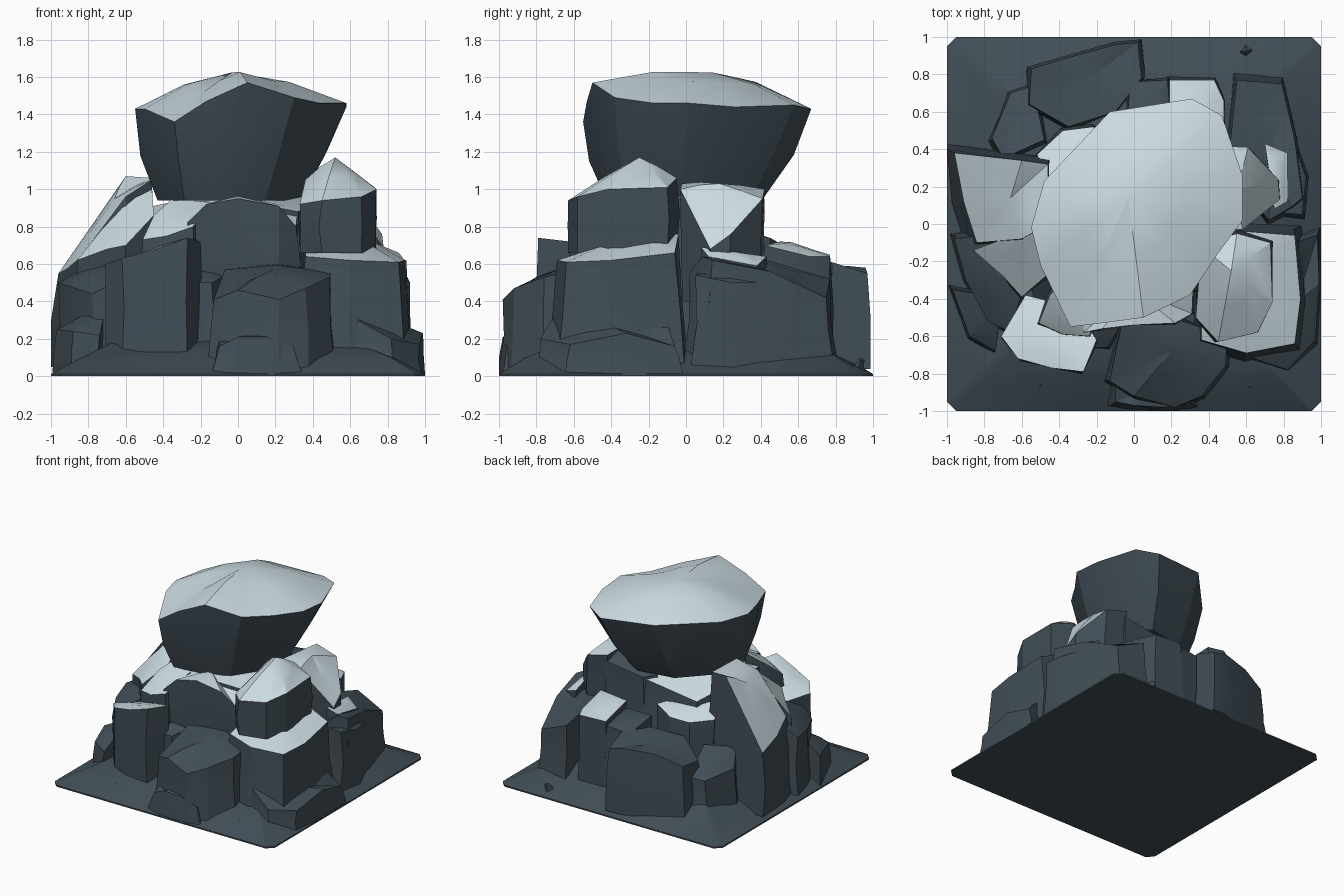
import bpy, bmesh, random
from mathutils import Vector

random.seed(4)


def material(name, rgb):
    m = bpy.data.materials.new(name)
    m.diffuse_color = (*rgb, 1)
    return m


STONE = material("dark_stone", (0.052, 0.074, 0.092))
SNOW = material("pale_snow", (0.60, 0.71, 0.76))


def finish(name, bm, angle=0.45):
    bmesh.ops.recalc_face_normals(bm, faces=bm.faces)
    me = bpy.data.meshes.new(name)
    bm.to_mesh(me)
    bm.free()
    me.materials.append(STONE)
    me.materials.append(SNOW)
    ob = bpy.data.objects.new(name, me)
    bpy.context.collection.objects.link(ob)
    bpy.ops.object.select_all(action='DESELECT')
    ob.select_set(True)
    bpy.context.view_layer.objects.active = ob
    bpy.ops.object.shade_smooth_by_angle(angle=angle)
    return ob


def rock(name, rim, foot_z, foot=1.05, waist=1.03, peak=None, snow=False, shift=(0, 0), jitter=0.015, dome=0.0):
    """Stone with a shaped rim, a waist ring, a foot ring and a raised cap."""
    bm = bmesh.new()
    rim = [Vector(p) for p in rim]
    mid = sum(rim, Vector()) / len(rim)
    peak = Vector(peak) if peak else mid + Vector((0, 0, 0.02))

    def ring(scale, t, j):
        out = []
        for p in rim:
            x = mid.x + (p.x - mid.x) * scale + shift[0] * t + random.uniform(-j, j)
            y = mid.y + (p.y - mid.y) * scale + shift[1] * t + random.uniform(-j, j)
            z = p.z + (foot_z - p.z) * t + random.uniform(-j, j) * (t < 1)
            out.append(bm.verts.new((max(-1, min(1, x)), max(-1, min(1, y)), z)))
        return out

    rings = [ring(1, 0, 0), ring(waist, 0.5, jitter), ring(foot, 1, 0)]
    n = len(rim)
    for a, b in zip(rings, rings[1:]):
        for i in range(n):
            bm.faces.new((a[i], a[(i + 1) % n], b[(i + 1) % n], b[i]))
    # the cap bends half way between rim and peak
    inner = [bm.verts.new(p.lerp(peak, 0.5) + Vector((0, 0, dome + random.uniform(0, jitter)))) for p in rim]
    top = bm.verts.new(peak)
    for i in range(n):
        k = (i + 1) % n
        for f in (bm.faces.new((rings[0][i], rings[0][k], inner[k], inner[i])),
                  bm.faces.new((inner[i], inner[k], top))):
            f.material_index = int(snow)
    bm.faces.new(rings[-1])
    return finish(name, bm)


# Ground slab: chamfered square rising to a low mound
bm = bmesh.new()
outline = [(-1, -.95), (-.95, -1), (-.4, -1), (.1, -1), (.6, -1), (.95, -1), (1, -.95), (1, -.4), (1, .3),
           (1, .95), (.95, 1), (.3, 1), (-.3, 1), (-.95, 1), (-1, .95), (-1, .3), (-1, -.4)]
levels = []
for s, z, j in ((1, 0, 0), (1, .012, 0), (.86, .085, .02), (.65, .19, .03)):
    levels.append([bm.verts.new((x * s, y * s, z + random.uniform(-j, j))) for x, y in outline])
for a, b in zip(levels, levels[1:]):
    for i in range(len(a)):
        k = (i + 1) % len(a)
        bm.faces.new((a[i], a[k], b[k], b[i]))
bm.faces.new(levels[0])
bm.faces.new(levels[-1])
finish("ground_slab", bm)

# Great capstone
rock("capstone", [(-.55, -.02, 1.43), (-.50, -.22, 1.43), (-.34, -.55, 1.36), (-.17, -.53, 1.47),
                  (.05, -.50, 1.57), (.30, -.38, 1.49), (.44, -.17, 1.46), (.58, .02, 1.46),
                  (.58, .26, 1.44), (.47, .58, 1.45), (.31, .67, 1.43), (-.13, .60, 1.46), (-.48, .23, 1.44)],
     .94, .68, .88, (-.03, .14, 1.625), True, (-.07, -.05), .012, .025)

# Central core, stepped in front and behind
rock("core", [(-.42, -.35, .84), (.0, -.45, .94), (.32, -.35, .88), (.45, .0, .96), (.42, .36, .90),
              (.05, .40, .88), (-.35, .36, .80), (-.5, .05, .90)], .05, 1.35, 1.08, (-.02, 0, 1.0), True)
rock("front_core", [(-.27, -.58, .82), (-.17, -.56, .92), (.0, -.54, .95), (.22, -.53, .91), (.31, -.48, .80),
                    (.32, -.25, .9), (.0, -.15, .97), (-.27, -.3, .92)], .4, .9, 1.04, (0, -.35, .96), True)
rock("front_left_ledge", [(-.51, -.53, .73), (-.38, -.59, .75), (-.24, -.60, .80), (-.15, -.40, .93),
                          (-.35, -.28, .95), (-.45, -.38, .86)], .3, 1, 1, None, True)
rock("back_core_slab", [(.02, .34, .92), (.10, .41, .90), (.44, .42, .95), (.52, .25, 1.01), (.3, .1, 1.0)],
     .3, 1.1, 1.04)

# Front stones
rock("front_stone", [(-.13, -.84, .41), (.0, -.92, .46), (.22, -.98, .41), (.36, -.92, .47), (.49, -.76, .53),
                     (.50, -.6, .56), (.2, -.5, .60), (-.07, -.55, .57)], .02, 1.1, 1.03, (.2, -.68, .575), False)
rock("front_stone_foot", [(-.10, -.95, .16), (.0, -.97, .21), (.16, -.98, .21), (.30, -.96, .15), (.3, -.7, .25),
                          (-.1, -.7, .24)], .0, 1.25, 1.08)
rock("front_left_stone", [(-.71, -.60, .60), (-.62, -.72, .63), (-.44, -.77, .68), (-.27, -.79, .74),
                          (-.20, -.62, .72), (-.3, -.45, .65), (-.58, -.38, .56)], .06, 1.0, 1.0, None, True)
rock("front_gap_stone", [(-.28, -.66, .5), (-.14, -.66, .5), (-.05, -.5, .55), (-.25, -.45, .6)], .08, 1.1, 1.1)

# Right front stack
rock("right_lower_stone", [(.36, -.62, .64), (.60, -.69, .62), (.86, -.64, .61), (.89, -.4, .62), (.86, -.06, .66),
                           (.6, -.04, .76), (.36, -.1, .75)], .05, 1.17, 1.05, (.6, -.3, .74), True)
rock("right_upper_stone", [(.33, -.50, .92), (.45, -.63, .94), (.66, -.58, .96), (.74, -.42, 1.0), (.73, -.10, 1.01),
                           (.55, -.05, 1.06), (.36, -.12, 1.05)], .66, 1, 1.03, (.52, -.25, 1.17), True)
rock("right_corner_stone", [(.64, -.72, .30), (.82, -.78, .20), (.97, -.62, .17), (.99, -.32, .23), (.98, -.06, .16),
                            (.86, -.1, .28), (.82, -.35, .40)], .01, 1.12, 1.04)

# Right and back right stones
rock("right_middle_stone", [(.58, -.03, 1.0), (.78, .13, .68), (.77, .24, .76), (.61, .41, .95), (.42, .42, 1.0),
                            (.40, -.02, 1.03)], .40, .95, 1, (.55, .18, 1.03), True)
rock("right_back_stone", [(.72, .02, .56), (.84, .09, .64), (.90, .14, .62), (.86, .45, .56), (.79, .75, .42),
                          (.55, .77, .52), (.5, .3, .66)], .07, 1.1, 1.04)
rock("right_snow_ridge", [(.75, .08, .69), (.82, .12, .64), (.82, .38, .59), (.70, .43, .64)], .3, 1, 1, None, True,
     (0, 0), .005)
rock("right_edge_stone", [(.78, .06, .55), (.90, .05, .54), (.92, .25, .50), (.85, .45, .50), (.7, .3, .6)],
     .04, 1.15, 1.03)

# Back stones
rock("back_snow_stone", [(.19, .50, .72), (.19, .77, .65), (.43, .77, .64), (.48, .66, .64), (.48, .42, .70)],
     .08, 1.08, 1.03, None, True)
rock("back_middle_stone", [(-.04, .5, .66), (-.02, .76, .60), (.18, .77, .62), (.2, .5, .66)], .08, 1.1, 1.05)
rock("back_stone", [(-.56, .64, .48), (-.55, .83, .50), (-.35, .89, .57), (-.10, .96, .58), (.02, .97, .55),
                    (.04, .78, .61), (-.1, .6, .62), (-.35, .52, .58)], .04, 1.08, 1.03)
rock("back_upper_stone", [(-.52, .37, .70), (-.38, .50, .69), (-.22, .52, .70), (-.05, .45, .74),
                          (-.2, .25, .78), (-.45, .25, .78)], .3, 1.02, 1.03, None, True)
rock("back_left_stone", [(-.76, .46, .40), (-.66, .70, .36), (-.54, .74, .38), (-.48, .45, .52), (-.7, .35, .52)],
     .04, 1.2, 1.08)

# Leaning left slab and its neighbours
rock("left_slab", [(-.96, .38, .55), (-.91, .12, .58), (-.84, -.10, .64), (-.60, -.08, .96), (-.46, .0, 1.05),
                   (-.46, .32, 1.06), (-.60, .34, 1.07)], .05, 1.2, 1.1, (-.66, .14, .95), True, (-.02, 0))
rock("left_front_slab", [(-.86, -.14, .62), (-.70, -.28, .68), (-.60, -.39, .70), (-.45, -.26, .86),
                         (-.46, -.05, 1.0), (-.62, -.05, .92)], .3, 1, 1, None, True)
rock("left_low_stone", [(-.96, -.08, .50), (-.90, -.30, .48), (-.78, -.52, .44), (-.66, -.58, .50),
                        (-.58, -.3, .64), (-.75, -.05, .62)], .04, 1.12, 1.03)
rock("left_corner_stone", [(-.97, -.35, .25), (-.88, -.60, .24), (-.74, -.68, .22), (-.7, -.4, .4)],
     .02, 1.15, 1.05)

# Scattered ground chips
for x, y in ((-.5, -.87), (.62, -.88), (.6, .92)):
    r = random.uniform(.03, .05)
    rock("ground_chip", [(x - r, y, .07), (x, y - r * .6, .06), (x + r, y + r * .3, .08), (x, y + r, .09)],
         .0, 1.3, 1.1, jitter=.005)
